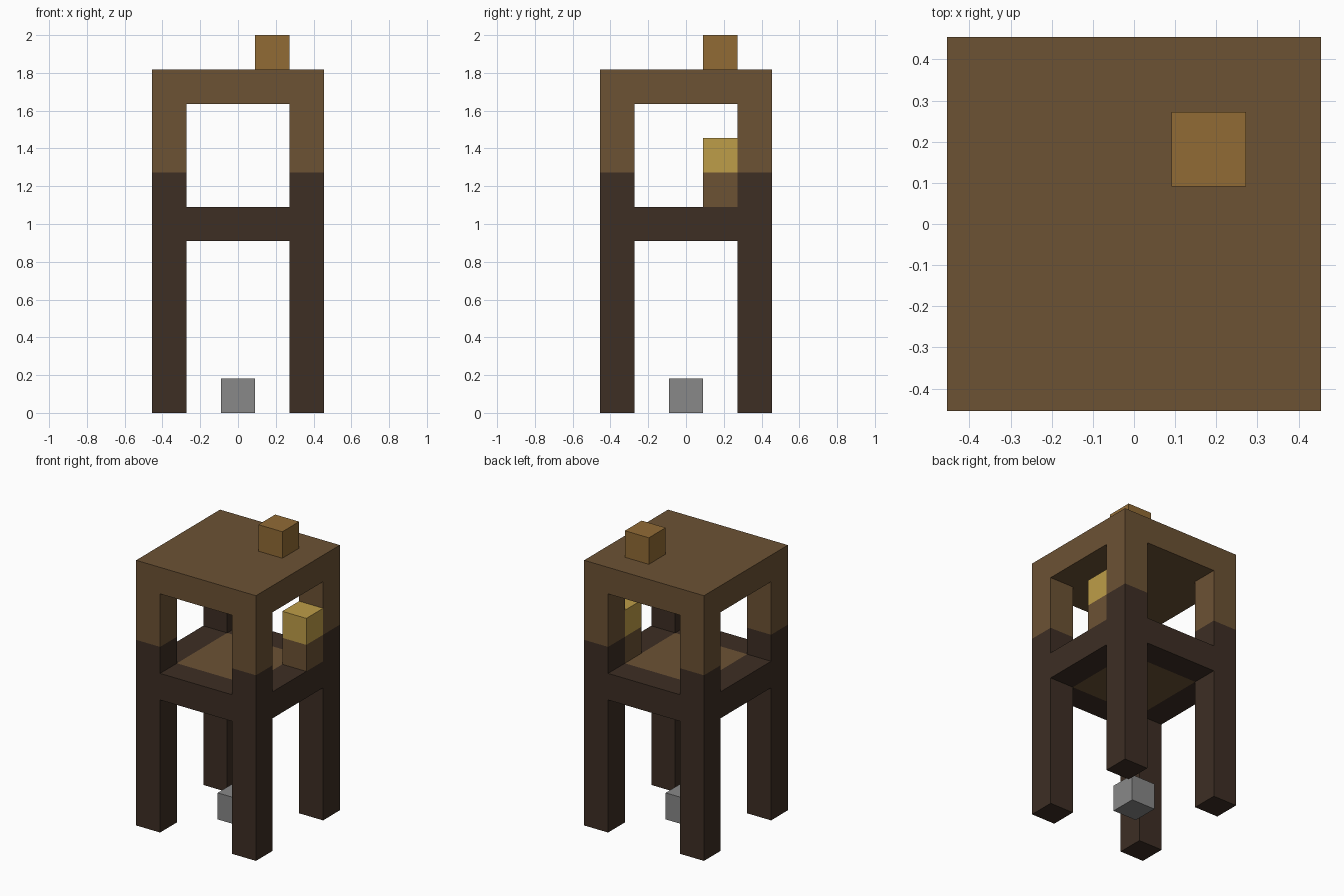
import bpy
import bmesh
from mathutils import Matrix, Vector

U = 2 / 11  # one block

cube = bpy.data.objects.get("Cube")
if cube:
    bpy.data.objects.remove(cube, do_unlink=True)


def material(name, rgb):
    """Flat material from a display colour, stored as linear values."""
    linear = [((c / 255 + 0.055) / 1.055) ** 2.4 for c in rgb]
    mat = bpy.data.materials.new(name)
    mat.use_nodes = True
    mat.diffuse_color = (*linear, 1)
    bsdf = mat.node_tree.nodes["Principled BSDF"]
    bsdf.inputs["Base Color"].default_value = (*linear, 1)
    bsdf.inputs["Roughness"].default_value = 1
    return mat


dark_wood = material("dark wood", (61, 46, 36))
plank = material("brown plank", (108, 82, 52))
amber = material("amber wood", (145, 107, 53))
yellow = material("lamp yellow", (190, 157, 72))
stone = material("grey stone", (136, 136, 136))


def box(name, center, size, mat):
    """Box given in blocks: centre in x and y, bottom in z."""
    x, y, z = center
    bm = bmesh.new()
    place = Matrix.Translation(Vector((x, y, z + size[2] / 2)) * U)
    scale = Matrix.Diagonal((*(Vector(size) * U), 1))
    bmesh.ops.create_cube(bm, size=1, matrix=place @ scale)
    mesh = bpy.data.meshes.new(name)
    bm.to_mesh(mesh)
    bm.free()
    mesh.materials.append(mat)
    obj = bpy.data.objects.new(name, mesh)
    bpy.context.collection.objects.link(obj)
    return obj


# Corner legs, with the plank posts standing on them
for x, side in ((-2, "right"), (2, "left")):
    for y, end in ((-2, "front"), (2, "back")):
        box(f"{end}_{side}_leg", (x, y, 0), (1, 1, 7), dark_wood)
        box(f"{end}_{side}_post", (x, y, 7), (1, 1, 2), plank)

# Floor frame and its plank infill
for s, end, side in ((-2, "front", "right"), (2, "back", "left")):
    box(f"{end}_floor_beam", (0, s, 5), (3, 1, 1), dark_wood)
    box(f"{side}_floor_beam", (s, 0, 5), (1, 3, 1), dark_wood)
box("floor_panel", (0, 0, 5), (3, 3, 1), plank)

# Roof slab and the block on top
box("roof", (0, 0, 9), (5, 5, 1), plank)
box("roof_block", (1, 1, 10), (1, 1, 1), amber)

# Lamp on its stand, in the left side opening
box("lamp_stand", (2, 1, 6), (1, 1, 1), plank)
box("lamp", (2, 1, 7), (1, 1, 1), yellow)

# Stone on the ground
box("ground_stone", (0, 0, 0), (1, 1, 1), stone)
